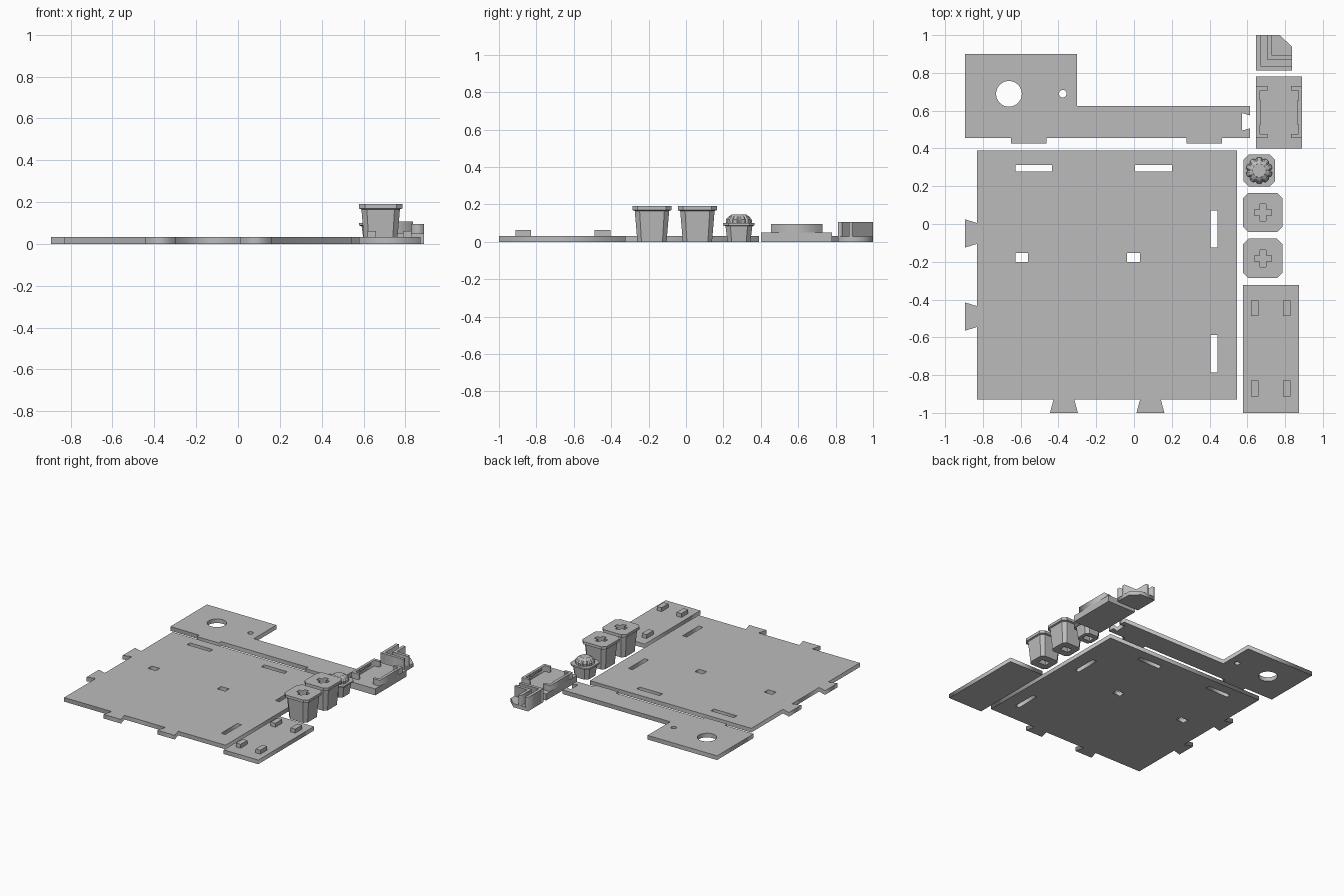
import bpy, bmesh, math
from mathutils import Matrix

cube = bpy.data.objects.get("Cube")
if cube:
    bpy.data.objects.remove(cube, do_unlink=True)

grey = bpy.data.materials.new("plain grey")
grey.use_nodes = True
grey.diffuse_color = (0.5, 0.5, 0.5, 1)
grey.node_tree.nodes["Principled BSDF"].inputs["Base Color"].default_value = (0.5, 0.5, 0.5, 1)
T = 0.032  # sheet thickness


def add_object(name, bm):
    bmesh.ops.recalc_face_normals(bm, faces=bm.faces)
    mesh = bpy.data.meshes.new(name)
    bm.to_mesh(mesh)
    bm.free()
    mesh.materials.append(grey)
    obj = bpy.data.objects.new(name, mesh)
    bpy.context.collection.objects.link(obj)
    return obj


def rect(x0, x1, y0, y1):
    return [(x0, y0), (x1, y0), (x1, y1), (x0, y1)]


def circle(cx, cy, r, n=40):
    return [(cx + r * math.cos(2 * math.pi * i / n), cy + r * math.sin(2 * math.pi * i / n)) for i in range(n)]


def sheet(name, outline, holes=(), z0=0.0, z1=T):
    """Extrude an outline with holes between two heights."""
    curve = bpy.data.curves.new(name, "CURVE")
    curve.dimensions, curve.fill_mode, curve.extrude = "2D", "BOTH", (z1 - z0) / 2
    for loop in [outline, *holes]:
        spline = curve.splines.new("POLY")
        spline.points.add(len(loop) - 1)
        for p, (x, y) in zip(spline.points, loop):
            p.co = (x, y, 0, 1)
        spline.use_cyclic_u = True
    temp = bpy.data.objects.new(name + " outline", curve)
    bpy.context.collection.objects.link(temp)
    bpy.context.view_layer.update()
    bm = bmesh.new()
    bm.from_mesh(temp.to_mesh())
    temp.to_mesh_clear()
    bpy.data.objects.remove(temp, do_unlink=True)
    bpy.data.curves.remove(curve)
    bmesh.ops.remove_doubles(bm, verts=bm.verts, dist=1e-5)
    bmesh.ops.translate(bm, verts=bm.verts, vec=(0, 0, (z0 + z1) / 2))
    return add_object(name, bm)


def boxes(name, footprints, z0, z1):
    bm = bmesh.new()
    for x0, x1, y0, y1 in footprints:
        m = Matrix.Translation(((x0 + x1) / 2, (y0 + y1) / 2, (z0 + z1) / 2)) @ Matrix.Diagonal((x1 - x0, y1 - y0, z1 - z0, 1))
        bmesh.ops.create_cube(bm, size=1, matrix=m)
    return add_object(name, bm)


def loft(name, rings):
    """Skin a stack of equal-sized rings, given as (points, z)."""
    bm = bmesh.new()
    loops = [[bm.verts.new((x, y, z)) for x, y in pts] for pts, z in rings]
    n = len(loops[0])
    for a, b in zip(loops, loops[1:]):
        for i in range(n):
            bm.faces.new((a[i], a[(i + 1) % n], b[(i + 1) % n], b[i]))
    bm.faces.new(loops[0][::-1])
    bm.faces.new(loops[-1])
    return add_object(name, bm)


def cut(obj, cutter):
    cutter.hide_render = True
    mod = obj.modifiers.new("cut", "BOOLEAN")
    mod.operation, mod.solver, mod.object = "DIFFERENCE", "EXACT", cutter
    bpy.context.view_layer.objects.active = obj
    bpy.ops.object.modifier_apply(modifier=mod.name)
    bpy.data.objects.remove(cutter, do_unlink=True)


def chamfered_square(cx, cy, h, c):
    k = h - c
    return [(cx + x, cy + y) for x, y in
            [(-k, -h), (k, -h), (h, -k), (h, k), (k, h), (-k, h), (-h, k), (-h, -k)]]


def planter(name, cx, cy, top, bottom, height, rim):
    """Tapered pot with chamfered corners, a straight rim and a socket below."""
    pot = loft(name, [(chamfered_square(cx, cy, bottom, 0.022), 0),
                      (chamfered_square(cx, cy, top - 0.012, 0.026), height - rim),
                      (chamfered_square(cx, cy, top, 0.028), height - rim + 0.004),
                      (chamfered_square(cx, cy, top, 0.028), height)])
    cut(pot, boxes("socket cutter", [(cx - 0.033, cx + 0.033, cy - 0.024, cy + 0.024)], -0.02, 0.035))
    return pot


# Large floor sheet with dovetail tabs on the left and front edges
L, R, F, B = -0.83, 0.545, -0.93, 0.39
outline = [(L, B)]
for c in (-0.05, -0.49):
    outline += [(L, c + 0.055), (-0.895, c + 0.075), (-0.895, c - 0.075), (L, c - 0.055)]
outline.append((L, F))
for c in (-0.371, 0.087):
    outline += [(c - 0.055, F), (c - 0.074, -1), (c + 0.074, -1), (c + 0.055, F)]
outline += [(R, F), (R, B)]
slots = [rect(x, x + 0.195, 0.278, 0.313) for x in (-0.628, 0.005)]
slots += [rect(0.406, 0.441, y, y + 0.197) for y in (-0.125, -0.785)]
slots += [rect(x, x + 0.068, -0.2, -0.153) for x in (-0.628, -0.037)]
sheet("floor_sheet", outline, slots)

# Back wall sheet with tabs, dovetail notch and round holes
outline = [(-0.895, 0.9), (-0.895, 0.455)]
for x in (-0.65, 0.277):
    outline += [(x, 0.455), (x, 0.427), (x + 0.188, 0.427), (x + 0.188, 0.455)]
outline += [(0.615, 0.455), (0.615, 0.507), (0.573, 0.495), (0.573, 0.587),
            (0.615, 0.575), (0.615, 0.625), (-0.303, 0.625), (-0.303, 0.9)]
sheet("wall_sheet", outline, [circle(-0.662, 0.689, 0.068), circle(-0.377, 0.69, 0.02, 24)])

# Small base plate with four pegs
sheet("peg_plate", rect(0.578, 0.873, -1, -0.323))
boxes("pegs", [(x, x + 0.04, y, y + 0.083) for x in (0.62, 0.789) for y in (-0.912, -0.488)], T - 0.001, 0.062)

# Two tall planters with cross-shaped sockets on top
for i, cy in enumerate((0.061, -0.182)):
    cx, a, b = 0.682, 0.045, 0.016
    pot = planter(f"tall_planter_{i + 1}", cx, cy, 0.104, 0.078, 0.19, 0.025)
    cross = [(-a, -b), (-b, -b), (-b, -a), (b, -a), (b, -b), (a, -b),
             (a, b), (b, b), (b, a), (-b, a), (-b, b), (-a, b)]
    cut(pot, sheet("cross cutter", [(cx + x, cy + y) for x, y in cross], (), 0.14, 0.22))

# Small planter holding a ribbed dome
cx, cy = 0.663, 0.283
planter("small_planter", cx, cy, 0.084, 0.061, 0.1, 0.016)


def ribbed(r, depth):
    return [(cx + q * math.cos(t), cy + q * math.sin(t)) for i in range(40)
            for q, t in [(r - (depth if i % 4 == 0 else 0), math.pi * i / 20)]]


loft("ribbed_dome", [(ribbed(0.068, 0.008), 0.098), (ribbed(0.07, 0.01), 0.118),
                     (ribbed(0.054, 0.008), 0.136), (ribbed(0.035, 0), 0.147)])

# Clip bracket: thick base with two facing C-shaped walls
x0, x1, y0, y1 = 0.647, 0.89, 0.4, 0.78
boxes("bracket_base", [(x0, x1, y0, y1)], 0, 0.05)
for side, edge, s in (("left", x1, -1), ("right", x0, 1)):
    c_wall = [(0, 0.455), (0.06, 0.455), (0.06, 0.477), (0.02, 0.477),
              (0.02, 0.708), (0.06, 0.708), (0.06, 0.73), (0, 0.73)]
    sheet(f"bracket_wall_{side}", [(edge + s * x, y) for x, y in c_wall], (), 0.049, 0.094)
    # Small snap ridge along the wall
    ridge = [(edge + s * 0.019, 0.527), (edge + s * 0.026, 0.527),
             (edge + s * 0.026, 0.655), (edge + s * 0.019, 0.655)]
    sheet(f"snap_ridge_{side}", ridge, (), 0.078, 0.092)

# Corner joiner: chamfered base with two nested L-shaped walls
x0, x1, y0, y1 = 0.647, 0.837, 0.813, 1.0
sheet("corner_base", [(x0, y0), (x1, y0), (x1, 0.938), (0.772, y1), (x0, y1)], (), 0, 0.028)
for name, d in (("outer", 0), ("inner", 0.058)):
    w = d + 0.023
    sheet(f"corner_wall_{name}", [(x0 + d, y0 + d), (x1, y0 + d), (x1, y0 + w),
                                  (x0 + w, y0 + w), (x0 + w, y1), (x0 + d, y1)], (), 0.027, 0.106)
